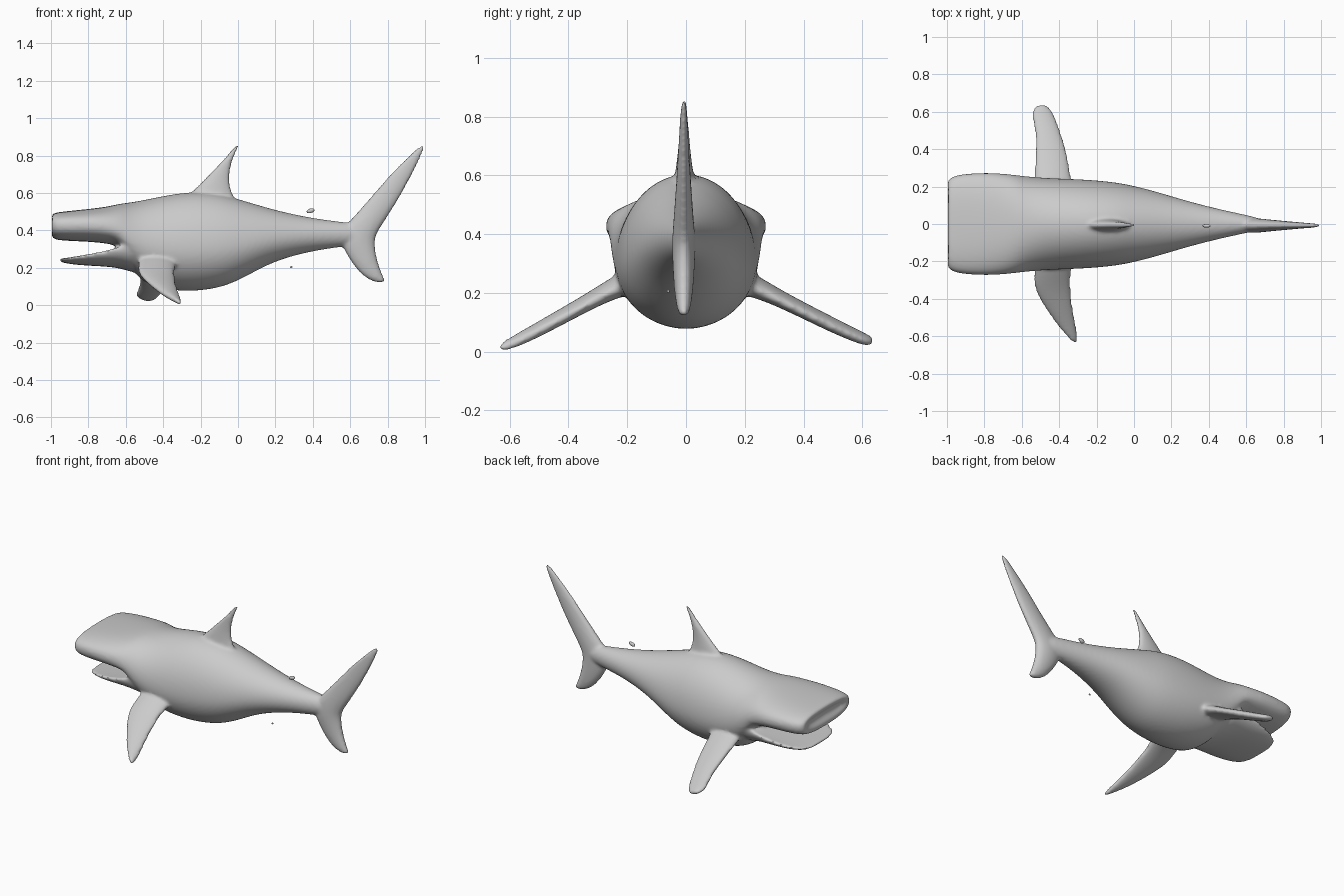
import bpy, bmesh, math
from mathutils import Vector


def loft(bm, rings):
    """Skin a list of point rings and cap both ends."""
    vs = [[bm.verts.new(p) for p in r] for r in rings]
    n = len(vs[0])
    for a, b in zip(vs, vs[1:]):
        for i in range(n):
            j = (i + 1) % n
            bm.faces.new((a[i], a[j], b[j], b[i]))
    bm.faces.new(vs[0][::-1])
    bm.faces.new(vs[-1])


def spow(v, e):
    return math.copysign(abs(v) ** e, v)


def body_ring(x, bot, top, half, mid, e, n=24):
    pts = []
    for i in range(n):
        a = 2 * math.pi * i / n
        s = spow(math.sin(a), e)
        z = mid + (top - mid) * s if s > 0 else mid + (mid - bot) * s
        pts.append((x, half * spow(math.cos(a), e), z))
    return pts


def fin(bm, sections, normal, n=12):
    """Sections are (leading point, trailing point, half thickness)."""
    nrm = Vector(normal).normalized()
    rings = []
    for lead, trail, t in sections:
        a, b = Vector(lead), Vector(trail)
        mid, chord = (a + b) / 2, (a - b) / 2
        rings.append([mid + chord * math.cos(2 * math.pi * i / n)
                      + nrm * t * math.sin(2 * math.pi * i / n) for i in range(n)])
    loft(bm, rings)


def new_object(name, bm):
    bmesh.ops.recalc_face_normals(bm, faces=bm.faces[:])
    me = bpy.data.meshes.new(name)
    bm.to_mesh(me)
    bm.free()
    me.shade_smooth()
    ob = bpy.data.objects.new(name, me)
    bpy.context.collection.objects.link(ob)
    return ob


bm = bmesh.new()

# Body and upper jaw: x, bottom, top, half width, widest height, roundness
body = [
    (-.97, .415, .445, .17, .43, .75), (-1.0, .385, .47, .21, .43, .75),
    (-.995, .355, .492, .24, .43, .75), (-.95, .345, .50, .268, .43, .75),
    (-.80, .34, .515, .277, .43, .8), (-.70, .33, .527, .272, .42, .85),
    (-.63, .315, .545, .264, .40, .9), (-.58, .20, .55, .258, .36, .95),
    (-.50, .115, .565, .25, .32, 1), (-.40, .083, .587, .245, .30, 1),
    (-.25, .07, .612, .24, .30, 1), (-.10, .09, .60, .226, .31, 1),
    (0, .13, .57, .206, .32, 1), (.10, .185, .54, .18, .34, 1),
    (.20, .235, .51, .15, .36, 1), (.35, .28, .475, .106, .375, 1),
    (.50, .305, .452, .07, .38, 1), (.62, .32, .44, .045, .38, 1),
    (.69, .34, .42, .025, .38, 1)]
loft(bm, [body_ring(*s) for s in body])

# Lower jaw
jaw = [
    (-.955, .236, .249, .11, .245, .9), (-.94, .228, .251, .155, .25, .9),
    (-.88, .217, .256, .20, .262, .9), (-.78, .21, .27, .225, .28, .9),
    (-.68, .205, .29, .235, .30, .9), (-.60, .19, .33, .24, .32, .9),
    (-.50, .15, .40, .235, .33, .9)]
loft(bm, [body_ring(*s) for s in jaw])

# Dorsal and tail fins: leading x z, trailing x z, half thickness
dorsal = [
    (-.33, .54, .03, .52, .045), (-.245, .61, -.035, .60, .032),
    (-.155, .70, -.047, .69, .02), (-.06, .80, -.027, .79, .014),
    (-.005, .865, .014, .865, .011)]
tail = [
    (.99, .868, 1.005, .85, .009), (.92, .81, .97, .775, .013),
    (.80, .69, .91, .65, .02), (.70, .57, .84, .53, .028),
    (.60, .46, .775, .43, .036), (.53, .38, .735, .365, .042),
    (.56, .30, .735, .31, .04), (.615, .21, .748, .235, .035),
    (.68, .14, .775, .16, .026), (.76, .115, .795, .123, .014)]
for rows, y in ((dorsal, -.006), (tail, -.008)):
    fin(bm, [((a, y, b), (c, y, d), t) for a, b, c, d, t in rows], (0, 1, 0))

# Pectoral fins: y, z, leading x, trailing x, half thickness
far_fin = [
    (.16, .25, -.54, -.31, .05), (.25, .215, -.535, -.335, .035),
    (.33, .175, -.535, -.345, .028), (.42, .13, -.53, -.365, .026),
    (.50, .09, -.53, -.393, .025), (.58, .053, -.553, -.422, .022),
    (.62, .037, -.54, -.445, .018), (.638, .032, -.515, -.475, .012)]
near_fin = [
    (-.16, .25, -.54, -.31, .05), (-.25, .215, -.535, -.335, .035),
    (-.34, .165, -.545, -.337, .028), (-.44, .11, -.485, -.326, .026),
    (-.54, .055, -.415, -.308, .023), (-.61, .022, -.35, -.298, .018),
    (-.638, .012, -.325, -.303, .011)]
for rows, side in ((far_fin, 1), (near_fin, -1)):
    fin(bm, [((lx, y, z + .008), (tx, y, z - .008), t) for y, z, lx, tx, t in rows],
        (0, .45 * side, .9))

# Blend all parts into one smooth skin
shark = new_object("shark_body", bm)
sub = shark.modifiers.new("Round", 'SUBSURF')
sub.levels = sub.render_levels = 2
rem = shark.modifiers.new("Blend", 'REMESH')
rem.mode = 'VOXEL'
rem.voxel_size = .01
rem.use_smooth_shade = True
smooth = shark.modifiers.new("Soften", 'SMOOTH')
smooth.factor = .5
smooth.iterations = 6

# Small loose flecks beside the tail stalk
for name, loc, size in (("upper_fleck", (.388, -.01, .505), (.022, .01, .012)),
                        ("lower_fleck", (.285, -.06, .205), (.006, .005, .005))):
    bm = bmesh.new()
    bmesh.ops.create_uvsphere(bm, u_segments=12, v_segments=8, radius=1)
    fleck = new_object(name, bm)
    fleck.location, fleck.scale = loc, size
    fleck.rotation_euler = (0, -.3, 0)
